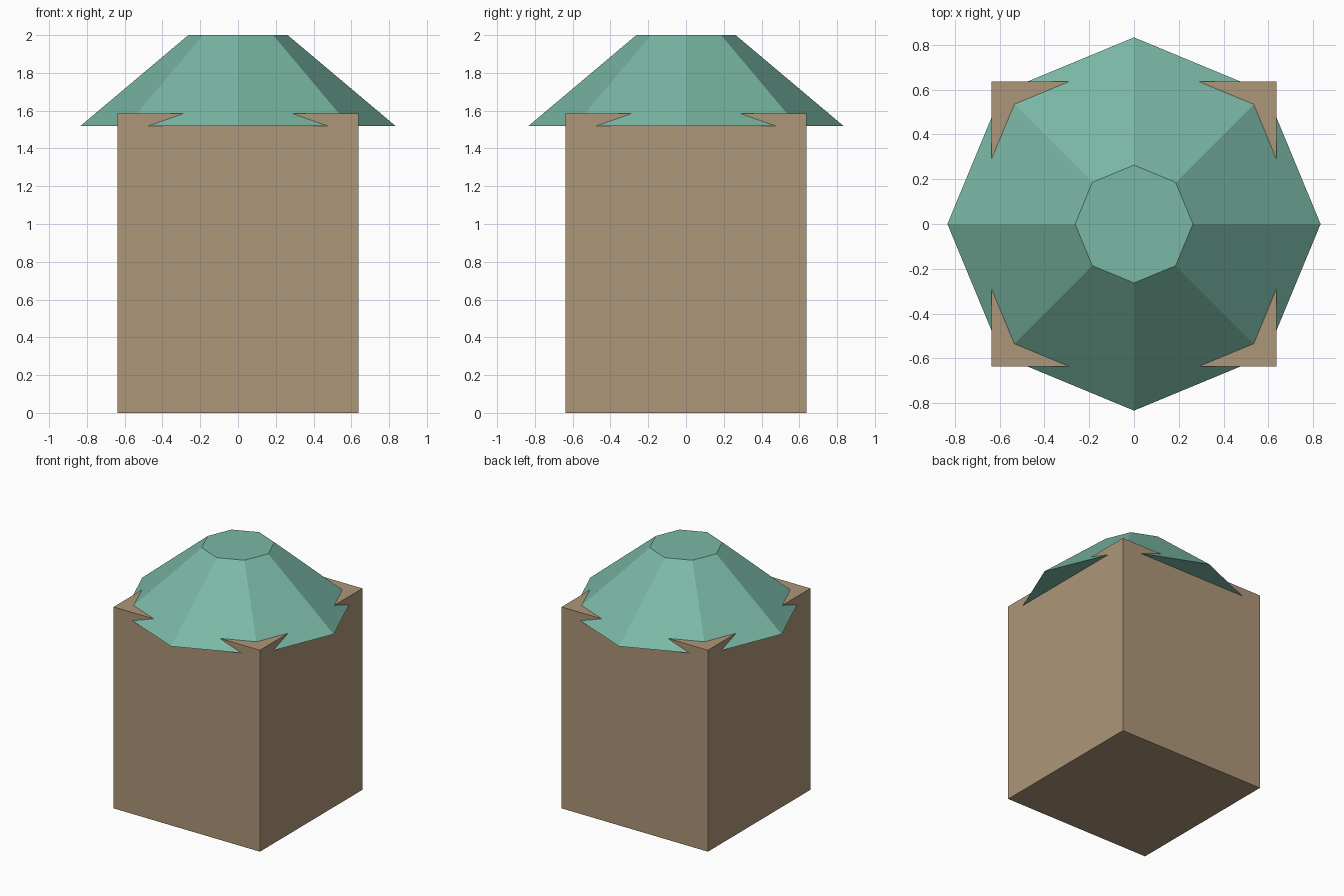
import bpy

if "Cube" in bpy.data.objects:
    bpy.data.objects.remove(bpy.data.objects["Cube"])


def material(name, colour):
    mat = bpy.data.materials.new(name)
    mat.diffuse_color = (*colour, 1.0)
    mat.use_nodes = True
    mat.node_tree.nodes["Principled BSDF"].inputs["Base Color"].default_value = mat.diffuse_color
    return mat


def finish(name, mat):
    obj = bpy.context.object
    obj.name = name
    obj.data.materials.append(mat)
    return obj


tan = material("tan wall", (0.42, 0.306, 0.192))
green = material("sea green roof", (0.195, 0.479, 0.376))

# Square tower body
WIDTH, HEIGHT = 1.274, 1.585
bpy.ops.mesh.primitive_cube_add(size=1, location=(0, 0, HEIGHT / 2))
body = finish("tower_body", tan)
body.scale = (WIDTH, WIDTH, HEIGHT)

# Eight-sided roof with a flat top, its corners on the axes
EAVES, TOP = 1.52, 2.0
bpy.ops.mesh.primitive_cone_add(vertices=8, radius1=0.833, radius2=0.263,
                                depth=TOP - EAVES,
                                location=(0, 0, (EAVES + TOP) / 2))
finish("roof", green)
